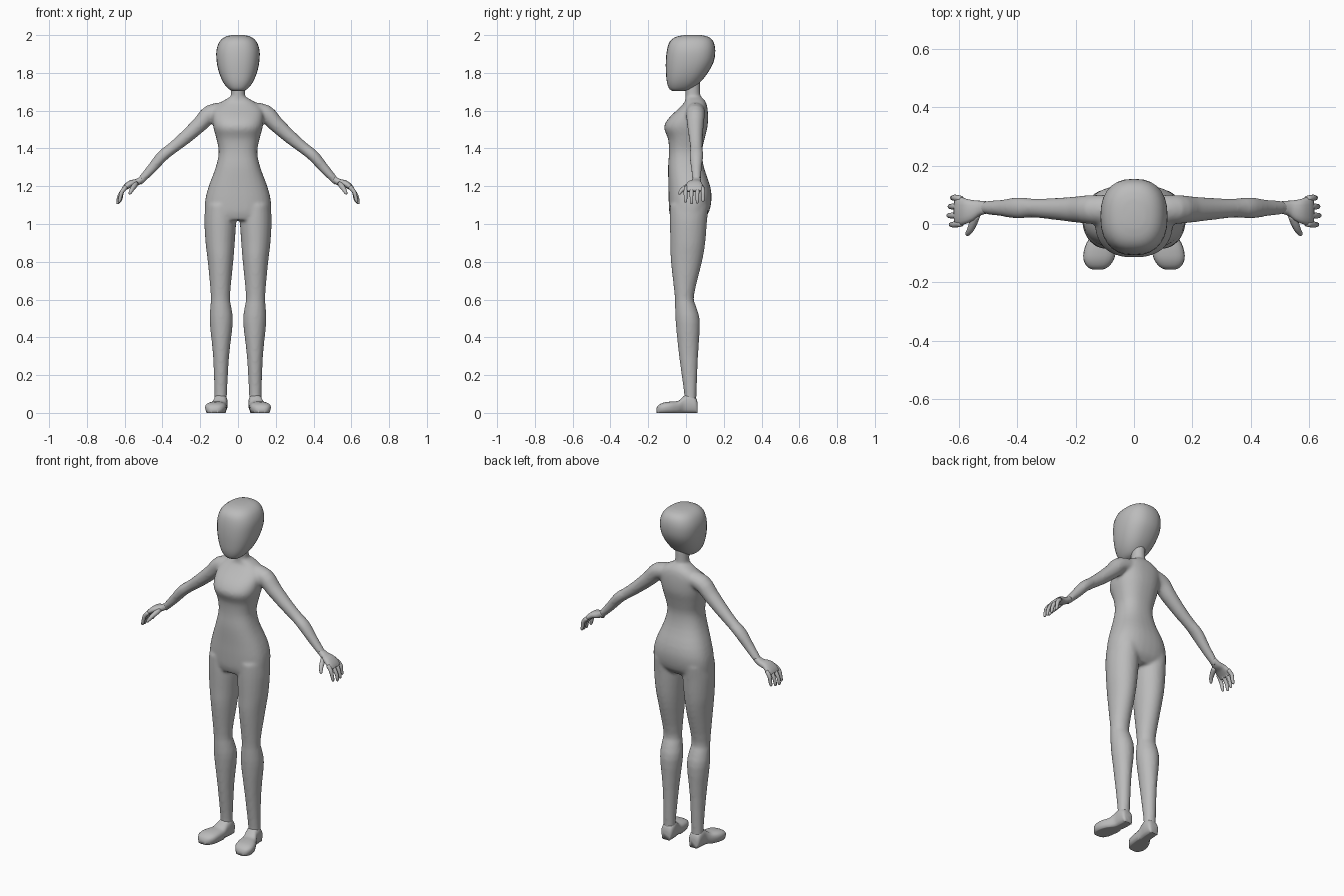
import bpy, bmesh, math
from mathutils import Vector

if "Cube" in bpy.data.objects:
    bpy.data.objects.remove(bpy.data.objects["Cube"])

grey = bpy.data.materials.new("plain grey")
grey.diffuse_color = (0.5, 0.5, 0.5, 1)
grey.use_nodes = True
grey.node_tree.nodes["Principled BSDF"].inputs["Base Color"].default_value = grey.diffuse_color


def smooth_rows(rows, steps):
    """Catmull-Rom interpolation between section rows."""
    out = []
    for i in range(len(rows) - 1):
        p0, p1 = rows[max(i - 1, 0)], rows[i]
        p2, p3 = rows[i + 1], rows[min(i + 2, len(rows) - 1)]
        for k in range(steps):
            t = k / steps
            out.append([0.5 * (2 * b + (c - a) * t + (2 * a - 5 * b + 4 * c - d) * t * t
                               + (3 * b - a - 3 * c + d) * t ** 3)
                        for a, b, c, d in zip(p0, p1, p2, p3)])
    return out + [list(rows[-1])]


def loft(bm, rings, n=20, power=2.0):
    """Closed skin over rings given as (centre, half axis a, half axis b)."""
    loops = []
    for c, a, b in rings:
        loop = []
        for i in range(n):
            t = 2 * math.pi * i / n
            ct, st = math.cos(t), math.sin(t)
            u = math.copysign(abs(ct) ** (2 / power), ct)
            v = math.copysign(abs(st) ** (2 / power), st)
            loop.append(bm.verts.new(c + a * u + b * v))
        loops.append(loop)
    for p, q in zip(loops, loops[1:]):
        for i in range(n):
            j = (i + 1) % n
            bm.faces.new((p[i], p[j], q[j], q[i]))
    bm.faces.new(loops[0])
    bm.faces.new(loops[-1])


def upright(rows, steps=3, side=1):
    """Rows of z, x min, x max, y front, y back become level rings."""
    return [(Vector((side * (x0 + x1) / 2, (y0 + y1) / 2, z)),
             Vector(((x1 - x0) / 2, 0, 0)), Vector((0, (y1 - y0) / 2, 0)))
            for z, x0, x1, y0, y1 in smooth_rows(rows, steps)]


def tube(rows, steps=3, side=1):
    """Rows of x, y, z, thickness radius, width radius become rings across a path."""
    pts = smooth_rows(rows, steps)
    rings = []
    for i, (x, y, z, r, w) in enumerate(pts):
        p, q = pts[max(i - 1, 0)], pts[min(i + 1, len(pts) - 1)]
        d = Vector([side * (q[0] - p[0]), q[1] - p[1], q[2] - p[2]]).normalized()
        a = d.cross(Vector((0, 1, 0))).normalized()
        rings.append((Vector((side * x, y, z)), a * r, d.cross(a) * w))
    return rings


def finish(name, bm, mirror=False, remesh=0):
    bmesh.ops.recalc_face_normals(bm, faces=bm.faces)
    me = bpy.data.meshes.new(name)
    bm.to_mesh(me)
    bm.free()
    me.materials.append(grey)
    for f in me.polygons:
        f.use_smooth = True
    ob = bpy.data.objects.new(name, me)
    bpy.context.collection.objects.link(ob)
    if mirror:
        ob.modifiers.new("mirror", 'MIRROR').use_mirror_merge = False
    if remesh:
        m = ob.modifiers.new("blend", 'REMESH')
        m.mode, m.voxel_size, m.use_smooth_shade = 'VOXEL', remesh, True
        s = ob.modifiers.new("soften", 'SMOOTH')
        s.factor, s.iterations = 0.5, 8
    return ob


def centred(rows):
    return [(z, -r, r, f, b) for z, r, f, b in rows]


# Head: egg with narrow chin and flattened crown
bm = bmesh.new()
loft(bm, upright(centred([
    (1.703, .025, -.068, -.02), (1.715, .05, -.088, .03), (1.75, .078, -.101, .075),
    (1.80, .10, -.106, .115), (1.86, .113, -.107, .147), (1.92, .114, -.101, .155),
    (1.965, .098, -.086, .145), (1.99, .07, -.055, .12), (2.0, .035, -.01, .08)])),
    n=28, power=2.4)
finish("head", bm)

# Body: torso, neck, legs and arms blended into one skin
bm = bmesh.new()
loft(bm, upright(centred([
    (1.02, .17, -.075, .085), (1.06, .176, -.088, .12), (1.13, .173, -.092, .135),
    (1.2, .155, -.093, .128), (1.3, .118, -.095, .095), (1.38, .102, -.09, .085),
    (1.45, .114, -.095, .098), (1.51, .13, -.116, .113), (1.56, .135, -.092, .117),
    (1.61, .13, -.04, .114), (1.645, .09, -.008, .105), (1.67, .045, -.003, .085)])),
    n=32, power=2.4)
loft(bm, upright(centred([
    (1.62, .045, -.005, .085), (1.68, .038, -.004, .076), (1.76, .038, -.01, .075)])))
for side in (1, -1):
    loft(bm, upright([
        (1.1, .02, .172, -.085, .12), (1.02, .01, .178, -.086, .112),
        (.9, .017, .172, -.083, .102), (.8, .025, .16, -.08, .085),
        (.62, .042, .144, -.06, .042), (.56, .035, .147, -.058, .055),
        (.48, .027, .15, -.055, .074), (.3, .047, .132, -.037, .064),
        (.1, .058, .125, -.01, .056), (.04, .058, .125, -.012, .056)], side=side), n=24)
    loft(bm, tube([
        (.06, .05, 1.605, .042, .05), (.145, .05, 1.585, .047, .05),
        (.2, .05, 1.53, .042, .045), (.28, .052, 1.457, .036, .037),
        (.35, .055, 1.40, .031, .033), (.40, .055, 1.36, .031, .037),
        (.46, .055, 1.29, .026, .028), (.527, .057, 1.217, .018, .022)], side=side), n=20)
finish("body", bm, remesh=.008)

# Hands: palm, four curled fingers and a thumb
bm = bmesh.new()
loft(bm, tube([(.505, .057, 1.24, .016, .021), (.535, .054, 1.221, .018, .027),
               (.57, .046, 1.212, .018, .041), (.598, .044, 1.192, .014, .049),
               (.612, .044, 1.175, .009, .046)]), n=16, power=2.4)
for y, reach in ((-.002, -.004), (.029, .004), (.060, 0), (.090, -.008)):
    loft(bm, tube([(.592, .045 + (y - .045) * .9, 1.196, .011, .011),
                   (.614, y, 1.172, .011, .011),
                   (.627 + reach, y, 1.142, .0095, .0095),
                   (.632 + reach, y, 1.116 - reach, .008, .008),
                   (.633 + reach, y, 1.109 - reach, .003, .003)], 2), n=10)
loft(bm, tube([(.54, .035, 1.215, .014, .014), (.552, .003, 1.197, .014, .014),
               (.563, -.022, 1.180, .011, .011), (.572, -.034, 1.163, .008, .008),
               (.574, -.037, 1.157, .003, .003)], 2), n=10)
finish("hands", bm, mirror=True)

# Feet: flat soled, rounded toe, turned slightly outward
bm = bmesh.new()
feet = smooth_rows([(.062, .091, .022, .05), (.052, .091, .034, .08), (.02, .092, .037, .1),
                    (-.01, .095, .037, .09), (-.04, .104, .045, .064), (-.08, .115, .054, .06),
                    (-.12, .121, .053, .054), (-.147, .124, .036, .04),
                    (-.157, .125, .015, .022)], 3)
loft(bm, [(Vector((x, y, h / 2)), Vector((w, 0, 0)), Vector((0, 0, h / 2)))
          for y, x, w, h in feet], n=20, power=2.6)
for v in bm.verts:
    if v.co.z < .012:
        v.co.z = 0
finish("feet", bm, mirror=True)
